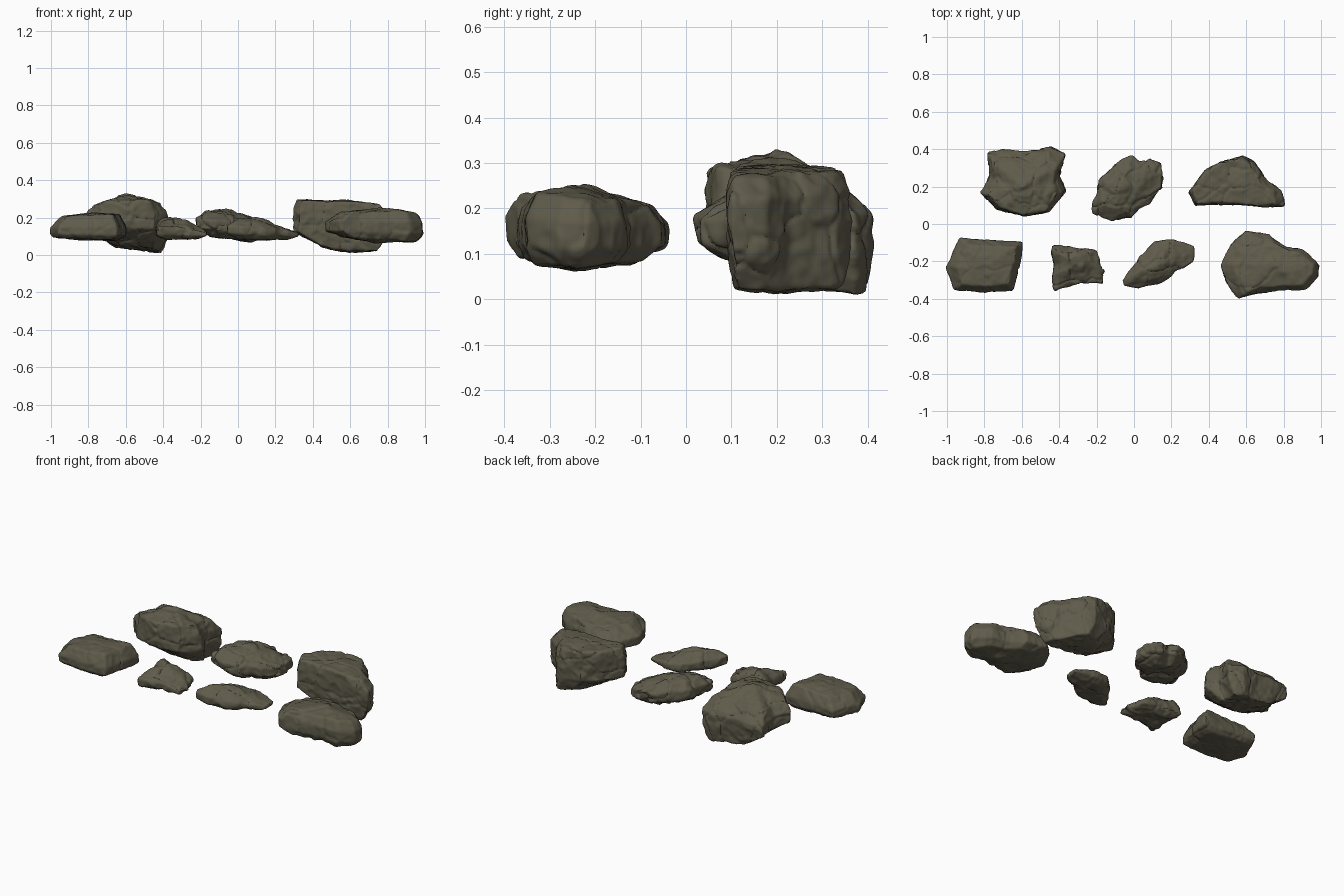
import bpy
import bmesh
from mathutils import Vector, noise

default_cube = bpy.data.objects.get("Cube")
if default_cube:
    bpy.data.objects.remove(default_cube, do_unlink=True)

# One weathered olive-grey stone colour
stone = bpy.data.materials.new("olive_stone")
stone.use_nodes = True
colour = (0.115, 0.105, 0.07, 1)
stone.diffuse_color = colour
shader = stone.node_tree.nodes["Principled BSDF"]
shader.inputs["Base Color"].default_value = colour
shader.inputs["Roughness"].default_value = 0.9


def cap(z, scale, wide=1.0, dx=0.0, dy=0.0, slope_x=0.0, slope_y=0.0, peak=0.0):
    """Describe the upper or lower face of a rock."""
    return dict(z=z, scale=Vector((scale, scale * wide)), shift=Vector((dx, dy)),
                slope=Vector((slope_x, slope_y)), peak=peak)


def cap_point(face, centre, offset):
    flat = offset * face["scale"] + face["shift"]
    z = face["z"] + face["slope"].dot(flat)
    return Vector((centre.x + flat.x, centre.y + flat.y, z))


def loft(outline, crown, base, belts):
    """Rough block: base ring, two full-width belts, crown ring, two tips."""
    plan = [Vector(p) / 100 for p in outline]
    xs, ys = [p.x for p in plan], [p.y for p in plan]
    centre = Vector((min(xs) + max(xs), min(ys) + max(ys))) / 2
    # Slightly oversize, since wearing the edges draws the rim inward
    offsets = [(p - centre) + (p - centre).normalized() * 0.005 for p in plan]
    low = [cap_point(base, centre, o) for o in offsets]
    high = [cap_point(crown, centre, o) for o in offsets]
    rings = [low]
    for t in belts:
        rings.append([Vector((*(centre + o), a.z + (b.z - a.z) * t))
                      for o, a, b in zip(offsets, low, high)])
    rings.append(high)

    bm = bmesh.new()
    loops = [[bm.verts.new(p) for p in ring] for ring in rings]
    count = len(plan)
    for lower, upper in zip(loops, loops[1:]):
        for i in range(count):
            j = (i + 1) % count
            bm.faces.new((lower[i], lower[j], upper[j], upper[i]))
    for loop, face in ((loops[0], base), (loops[-1], crown)):
        tip = cap_point(face, centre, Vector((0, 0)))
        tip.z += face["peak"]
        tip = bm.verts.new(tip)
        for i in range(count):
            bm.faces.new((loop[i], loop[(i + 1) % count], tip))
    bmesh.ops.recalc_face_normals(bm, faces=bm.faces)
    return bm


def weather(mesh, rough, seed):
    """Carve broad dents, creases and cracks along the normals."""
    origin = Vector((seed * 3.7, seed * 1.9, seed * 5.3))
    normals = [v.normal.copy() for v in mesh.vertices]
    for v, normal in zip(mesh.vertices, normals):
        p = v.co + origin
        dents = noise.noise(p * 7) * 0.009
        creases = (0.25 - abs(noise.noise(p * 13))) * 0.012
        grain = noise.noise(p * 38) * 0.003
        near = noise.voronoi(p * 6 + Vector((dents, creases, 0)) * 20)[0]
        crack = max(0, 0.09 - (near[1] - near[0])) * 0.06
        v.co += normal * (dents + creases + grain - crack) * rough


def rock(name, outline, crown, base, belts, rough, seed):
    mesh = bpy.data.meshes.new(name)
    bm = loft(outline, crown, base, belts)
    bm.to_mesh(mesh)
    bm.free()
    obj = bpy.data.objects.new(name, mesh)
    bpy.context.collection.objects.link(obj)
    bpy.ops.object.select_all(action="DESELECT")
    obj.select_set(True)
    bpy.context.view_layer.objects.active = obj

    remesh = obj.modifiers.new("dense_skin", "REMESH")
    remesh.mode = "VOXEL"
    remesh.voxel_size = 0.007
    soften = obj.modifiers.new("worn_edges", "SMOOTH")
    soften.factor = 0.5
    soften.iterations = 6
    for modifier in (remesh.name, soften.name):
        bpy.ops.object.modifier_apply(modifier=modifier)
    weather(obj.data, rough, seed)
    obj.data.materials.clear()
    obj.data.materials.append(stone)
    bpy.ops.object.shade_smooth_by_angle(angle=0.7)


# Back row, outlines in hundredths, clockwise from above
rock("back_left_boulder",
     [(-78, 38), (-70, 39), (-57, 38), (-45, 41), (-37, 37), (-40, 25),
      (-37, 18), (-45, 7), (-59, 5), (-73, 8), (-82, 17), (-77, 26)],
     cap(0.265, 0.8, dy=-0.03, slope_x=0.03, slope_y=-0.14, peak=0.062),
     cap(0.045, 0.58, dx=0.05, dy=0.06, slope_x=-0.08, slope_y=-0.12),
     (0.4, 0.72), 1.0, 1)

rock("back_middle_rock",
     [(-6, 34), (-1, 36), (3, 33), (8, 34), (14, 32), (15, 19), (8, 11),
      (2, 9), (-2, 4), (-12, 2), (-22, 6), (-22, 11), (-18, 23)],
     cap(0.215, 0.62, dx=-0.02, slope_x=-0.15, peak=0.03),
     cap(0.085, 0.58, slope_x=-0.14), (0.3, 0.7), 1.2, 2)

rock("back_right_boulder",
     [(30, 17), (38, 28), (47, 33), (58, 36), (64, 33), (71, 23),
      (78, 18), (80, 10), (70, 9), (56, 11), (43, 11), (33, 10)],
     cap(0.285, 0.86, wide=1.08, dx=-0.02, slope_x=-0.04, peak=0.008),
     cap(0.03, 0.58, wide=1.5, dx=0.05, slope_x=-0.07, peak=-0.015),
     (0.33, 0.8), 0.9, 3)

# Front row
rock("front_left_slab",
     [(-93, -8), (-60, -10), (-61, -20), (-65, -35), (-80, -36),
      (-96, -35), (-100, -23)],
     cap(0.21, 0.77, dx=0.01, slope_x=0.05, peak=0.02),
     cap(0.085, 0.84, dx=-0.02, slope_x=-0.05, peak=-0.01),
     (0.18, 0.5), 0.6, 4)

rock("front_small_rock",
     [(-44, -12), (-37, -12), (-31, -13), (-20, -14), (-18, -22),
      (-15, -25), (-17, -32), (-26, -31), (-33, -32), (-42, -35),
      (-43, -30), (-42, -22)],
     cap(0.165, 0.62, dx=-0.02, dy=0.02, slope_x=-0.18, slope_y=0.12, peak=0.03),
     cap(0.085, 0.68), (0.25, 0.65), 1.1, 5)

rock("front_middle_rock",
     [(-6, -30), (3, -18), (11, -10), (20, -9), (32, -12), (32, -20),
      (23, -25), (15, -31), (3, -34), (-5, -33)],
     cap(0.168, 0.64, slope_x=-0.24, peak=0.035),
     cap(0.083, 0.68), (0.25, 0.68), 0.9, 6)

rock("front_right_boulder",
     [(47, -22), (52, -11), (60, -4), (72, -6), (80, -12), (90, -14),
      (99, -22), (98, -28), (91, -35), (78, -35), (64, -37), (56, -40),
      (49, -30)],
     cap(0.222, 0.8, dx=0.02, slope_y=-0.08, peak=0.03),
     cap(0.085, 0.78, dx=0.02, dy=-0.01, slope_x=-0.06, peak=-0.02),
     (0.25, 0.65), 0.7, 7)
